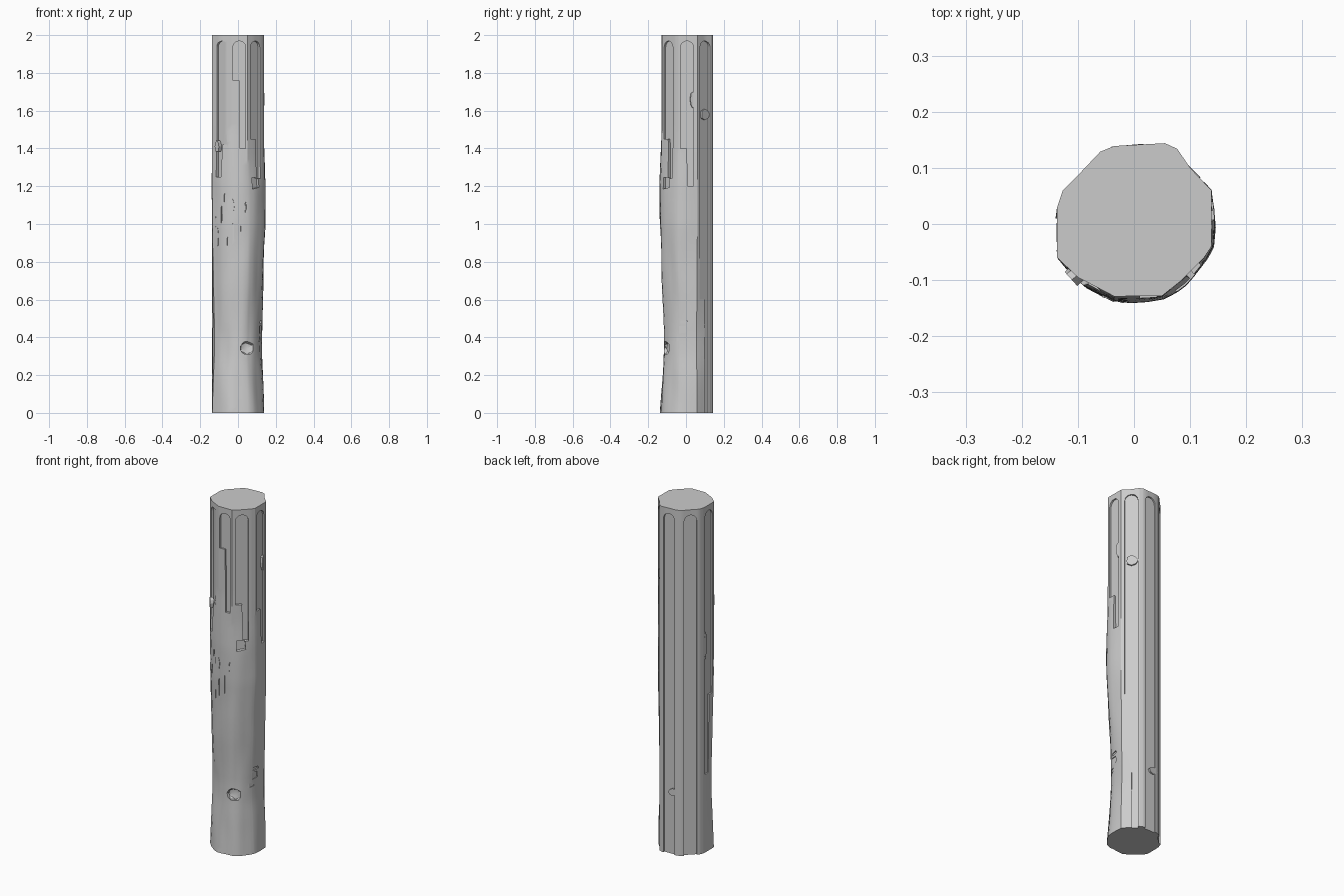
import bpy, bmesh, math, random
from mathutils import Vector, Matrix, noise

if "Cube" in bpy.data.objects:
    bpy.data.objects.remove(bpy.data.objects["Cube"])

random.seed(4)
stone = bpy.data.materials.new("grey stone")
stone.diffuse_color = (0.6, 0.6, 0.6, 1)
stone.use_nodes = True
stone.node_tree.nodes["Principled BSDF"].inputs["Base Color"].default_value = stone.diffuse_color

# octagonal cross-section, counter-clockwise from the front
OUTLINE = [(-.035, -.129), (.05, -.128), (.085, -.1), (.125, -.06), (.138, -.04), (.138, .06),
           (.1, .1), (.077, .134), (.055, .144), (-.035, .139), (-.06, .129), (-.095, .092),
           (-.127, .06), (-.137, .03), (-.137, -.06), (-.1, -.095)]
# how far the weathered front sinks or swells along the height
WEAR = [(0, .004), (.1, -.002), (.2, -.008), (.3, -.016), (.4, -.018), (.6, -.012), (.8, -.002),
        (1.0, .007), (1.2, .008), (1.35, .003), (1.5, 0), (2, 0)]


def wear(z):
    for (a, u), (b, v) in zip(WEAR, WEAR[1:]):
        if z <= b:
            return u + (v - u) * (z - a) / (b - a)
    return 0


def make_object(name, bm):
    bmesh.ops.recalc_face_normals(bm, faces=bm.faces)
    me = bpy.data.meshes.new(name)
    bm.to_mesh(me)
    bm.free()
    ob = bpy.data.objects.new(name, me)
    me.materials.append(stone)
    bpy.context.collection.objects.link(ob)
    return ob


def prism(bm, pts, center, angle, r0, r1):
    """Extrude a (sideways, height) polygon outwards along the direction angle."""
    n = Vector((math.cos(angle), math.sin(angle), 0))
    t = Vector((-n.y, n.x, 0))
    c = Vector((center[0], center[1], 0))
    rings = [[bm.verts.new(c + n * r + t * s + Vector((0, 0, z))) for s, z in pts] for r in (r0, r1)]
    bm.faces.new(rings[0])
    bm.faces.new(rings[1])
    for i in range(len(pts)):
        j = (i + 1) % len(pts)
        bm.faces.new((rings[0][i], rings[0][j], rings[1][j], rings[1][i]))


# shaft: outline lofted up the height and weathered on the front
bm = bmesh.new()
SUB, ROWS = 3, 64
ring_pts = []
for i, p in enumerate(OUTLINE):
    q = OUTLINE[(i + 1) % len(OUTLINE)]
    ring_pts += [Vector(p).lerp(Vector(q), k / SUB) for k in range(SUB)]
rows = []
for r in range(ROWS + 1):
    z = 2 * r / ROWS
    row = []
    for p in ring_pts:
        d = p.normalized()
        front = max(0, min(1, .5 - .9 * d.y + .35 * d.x))
        fade = max(0, min(1, (1.5 - z) / .3))
        rough = noise.noise(Vector((d.x * 1.8, d.y * 1.8, z * 4))) * .007 * front * fade
        rounding = (.137 - p.length) * .5 * front * fade
        off = wear(z) * front + rough + rounding
        q = p + d * off
        row.append(bm.verts.new((q.x, q.y, z)))
    rows.append(row)
n = len(ring_pts)
for a, b in zip(rows, rows[1:]):
    for i in range(n):
        bm.faces.new((a[i], a[(i + 1) % n], b[(i + 1) % n], b[i]))
bm.faces.new(rows[0][::-1])
bm.faces.new(rows[-1])
shaft = make_object("column_shaft", bm)

# flutes: centre, direction in degrees, lower end on each half (left half, right half)
FLUTES = [((.007, -.128), -90, 1.76, 1.40), ((.088, -.09), -45, 1.45, 1.24),
          ((.138, .005), 0, 1.4, 1.2), ((.102, .1), 45, .6, -.1),
          ((.01, .142), 90, -.1, -.1), ((-.095, .094), 135, -.1, -.1),
          ((-.137, -.012), 180, .45, .9), ((-.086, -.105), -135, 1.25, 1.42)]
cut = bmesh.new()
for c, deg, zl, zr in FLUTES:
    w = .034
    arch = [(w * math.cos(a), 1.935 + w * math.sin(a)) for a in [math.pi * k / 8 for k in range(9)]]
    foot = [(-w, zl)] + ([(.0, zl), (.004, zr)] if zl != zr else []) + [(w, zr)]
    prism(cut, arch + foot, c, math.radians(deg), -.009, .06)
cutters = [make_object("flute_cutter", cut)]

# damage: crack slots, notches and the deep hole near the foot
dmg = bmesh.new()
SLOTS = [(-.085, 1.05, .10), (-.055, .9, .07), (-.025, .95, .12), (.012, .97, .14), (.04, 1.09, .06),
         (-.07, 1.14, .05)]
for x, z, h in SLOTS:
    y = -math.sqrt(.138 ** 2 - x * x)
    w = random.uniform(.003, .006)
    prism(dmg, [(-w, z - h / 2), (w, z - h / 2 + .02), (w * .6, z + h / 2), (-w, z + h / 2 - .01)],
          (x, y), math.atan2(y, x), -.005, .05)
for deg, z, w, h in [(-48, 1.215, .024, .03), (-8, .44, .02, .02), (-18, .39, .016, .012), (-5, .48, .02, .008)]:
    a = math.radians(deg)
    r = .131 if z > 1 else .124
    prism(dmg, [(-w, z - h), (w, z - h * .7), (w * .8, z + h), (-w, z + h)],
          (r * math.cos(a), r * math.sin(a)), a, -.008, .05)
cutters.append(make_object("notch_cutter", dmg))
hole = bmesh.new()
bmesh.ops.create_icosphere(hole, subdivisions=2, radius=1,
                           matrix=Matrix.Translation((.055, -.108, .345)) @ Matrix.Diagonal((.05, .028, .036, 1)))
for v in hole.verts:
    v.co += Vector([random.uniform(-.006, .006) for _ in range(3)])
cutters.append(make_object("hole_cutter", hole))

for c in cutters:
    c.hide_render = True
    m = shaft.modifiers.new(c.name, 'BOOLEAN')
    m.operation, m.object, m.solver = 'DIFFERENCE', c, 'EXACT'
bpy.context.view_layer.update()
baked = bpy.data.meshes.new_from_object(shaft.evaluated_get(bpy.context.evaluated_depsgraph_get()))
shaft.modifiers.clear()
shaft.data = baked
for c in cutters:
    bpy.data.objects.remove(c)

# stone crust: thin raised flakes left over on the weathered sides
bm = bmesh.new()
FLAKES = [(-138, 1.41, .018, .035, .149), (-106, 1.10, .02, .045, .141), (-70, 1.09, .012, .05, .140),
          (-150, 1.0, .012, .08, .142), (-4, 1.23, .018, .03, .141), (-140, .93, .01, .06, .143),
          (14, 1.66, .012, .05, .142), (24, 1.42, .01, .1, .143), (45, 1.58, .034, .035, .143),
          (172, 1.2, .01, .08, .14), (95, .36, .03, .02, .141)]
for deg, z, w, h, r in FLAKES:
    a = math.radians(deg)
    pts = [(w * math.cos(k) * random.uniform(.7, 1.1), z + h * math.sin(k) * random.uniform(.7, 1.1))
           for k in [math.tau * i / 8 for i in range(8)]]
    prism(bm, pts, (0, 0), a, r - .02, r)
make_object("stone_flakes", bm)

bpy.ops.object.select_all(action='DESELECT')
shaft.select_set(True)
bpy.context.view_layer.objects.active = shaft
bpy.ops.object.shade_smooth_by_angle(angle=math.radians(28))
